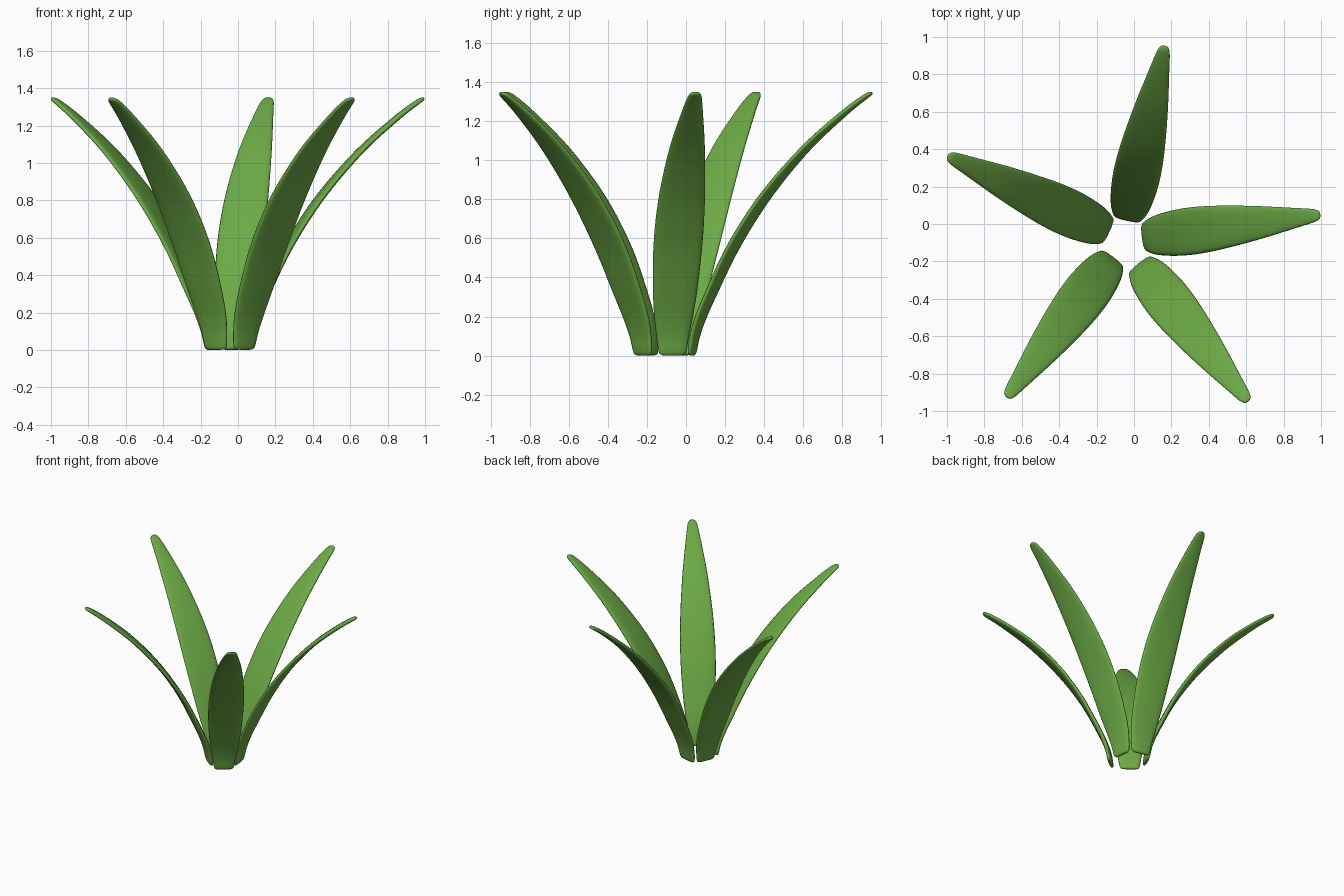
import bpy, bmesh, math
from mathutils import Vector

if "Cube" in bpy.data.objects:
    bpy.data.objects.remove(bpy.data.objects["Cube"])

# leaf rows: outward distance, height, half width, half thickness
ROWS = [
    (0.018, 0.003, 0.055, 0.008), (0.022, 0.020, 0.071, 0.015),
    (0.036, 0.10, 0.084, 0.017), (0.068, 0.20, 0.100, 0.018),
    (0.125, 0.33, 0.114, 0.018), (0.205, 0.50, 0.124, 0.018),
    (0.290, 0.65, 0.126, 0.018), (0.390, 0.80, 0.120, 0.018),
    (0.510, 0.95, 0.106, 0.017), (0.650, 1.10, 0.085, 0.016),
    (0.820, 1.25, 0.054, 0.015), (0.915, 1.322, 0.036, 0.013),
    (0.944, 1.340, 0.024, 0.010), (0.953, 1.345, 0.012, 0.005),
]
SIDES, STEPS = 20, 4


def smooth_rows(rows, steps):
    """Catmull-Rom through the rows."""
    v = [Vector(r) for r in rows]
    v = [2 * v[0] - v[1]] + v + [2 * v[-1] - v[-2]]
    out = []
    for i in range(1, len(v) - 2):
        a, b, c, d = v[i - 1:i + 3]
        for k in range(steps):
            t = k / steps
            out.append(0.5 * (2 * b + (c - a) * t + (2 * a - 5 * b + 4 * c - d) * t * t
                              + (3 * b - a - 3 * c + d) * t ** 3))
    return out + [v[-2]]


def spow(x, p):
    return math.copysign(abs(x) ** p, x)


mat = bpy.data.materials.new("leaf_green")
mat.diffuse_color = (0.15, 0.40, 0.06, 1)
mat.use_nodes = True
mat.node_tree.nodes["Principled BSDF"].inputs["Base Color"].default_value = mat.diffuse_color

# one leaf swept along an outward-bending spine
bm = bmesh.new()
rows = smooth_rows(ROWS, STEPS)
rings = []
for i, (s, z, w, th) in enumerate(rows):
    a, b = rows[max(i - 1, 0)], rows[min(i + 1, len(rows) - 1)]
    tan = Vector((b[0] - a[0], 0, b[1] - a[1])).normalized()
    nor = Vector((tan.z, 0, -tan.x))
    ring = []
    for k in range(SIDES):
        q = math.tau * k / SIDES
        p = Vector((s, 0, z)) + nor * th * spow(math.sin(q), 0.7)
        p.y = w * spow(math.cos(q), 0.8)
        p.z = max(p.z, 0)
        ring.append(bm.verts.new(p))
    rings.append(ring)
for r0, r1 in zip(rings, rings[1:]):
    for k in range(SIDES):
        j = (k + 1) % SIDES
        bm.faces.new((r0[k], r0[j], r1[j], r1[k]))
bm.faces.new(rings[0][::-1])
bm.faces.new(rings[-1])
bmesh.ops.recalc_face_normals(bm, faces=bm.faces)
for f in bm.faces:
    f.smooth = True
mesh = bpy.data.meshes.new("leaf")
bm.to_mesh(mesh)
bm.free()
mesh.materials.append(mat)

# five leaves: base position and tip position seen from above
PLACES = {
    "leaf_back": ((-0.040, 0.010), (0.165, 0.955)),
    "leaf_right": ((0.035, -0.072), (0.998, 0.050)),
    "leaf_front_right": ((0.020, -0.205), (0.612, -0.950)),
    "leaf_front_left": ((-0.105, -0.172), (-0.682, -0.928)),
    "leaf_left": ((-0.125, -0.045), (-0.998, 0.365)),
}
for name, (base, tip) in PLACES.items():
    ob = bpy.data.objects.new(name, mesh)
    dx, dy = tip[0] - base[0], tip[1] - base[1]
    ob.location = (base[0], base[1], 0)
    ob.rotation_euler = (0, 0, math.atan2(dy, dx))
    ob.scale.x = math.hypot(dx, dy) / 0.957
    bpy.context.collection.objects.link(ob)
